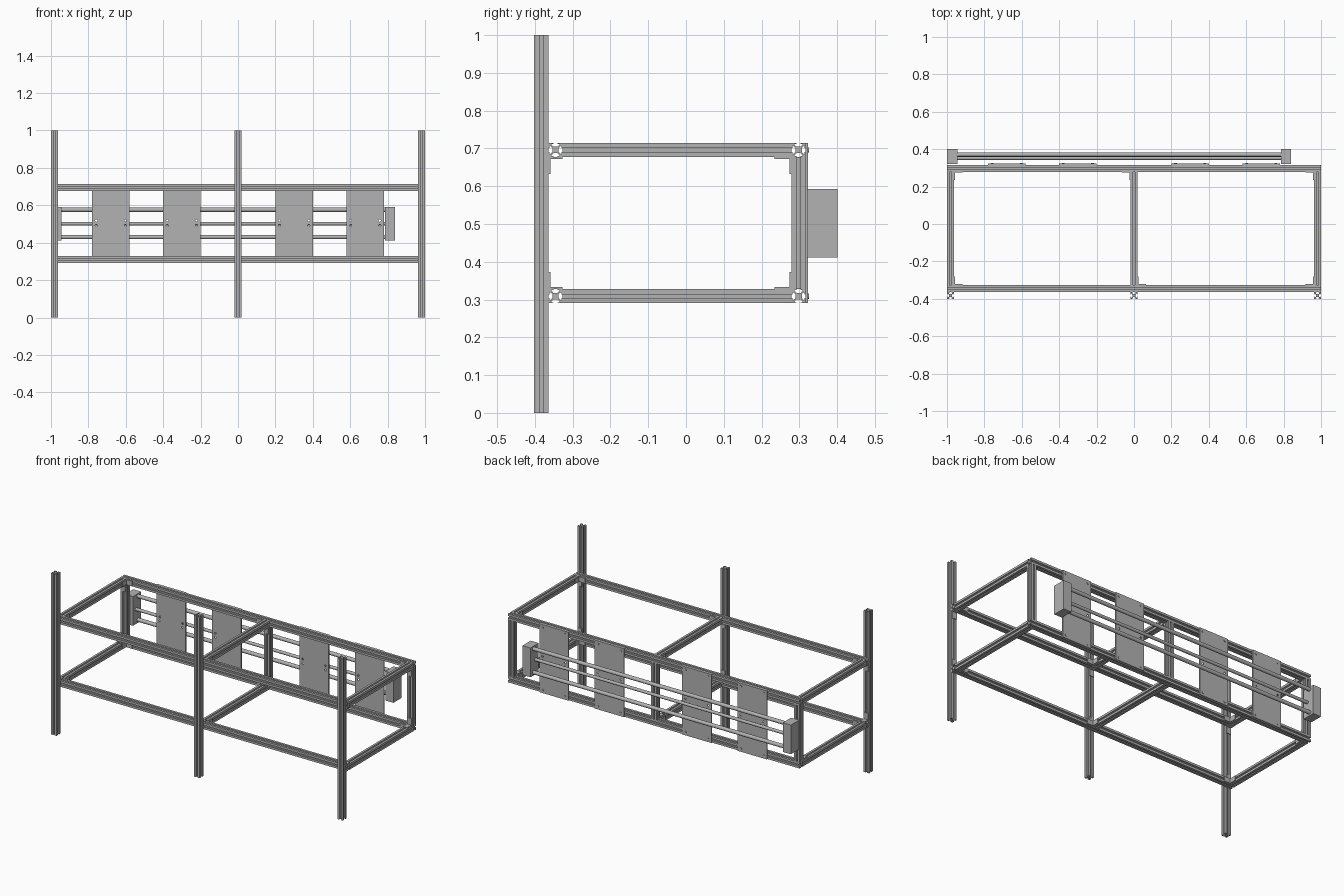
import bpy, bmesh
from mathutils import Vector, Matrix

if "Cube" in bpy.data.objects:
    bpy.data.objects.remove(bpy.data.objects["Cube"])

grey = bpy.data.materials.new("aluminium grey")
grey.use_nodes = True
colour = (0.45, 0.45, 0.45, 1)
grey.diffuse_color = colour
grey.node_tree.nodes["Principled BSDF"].inputs["Base Color"].default_value = colour

H = 0.01875           # half width of the slotted bar
X_POSTS = {"right": -1 + H, "middle": 0, "left": 1 - H}
Y_POST, Y_FRONT, Y_BACK = -0.383, -0.3455, 0.298
LEVELS = {"lower": 0.309, "upper": 0.696}
PLATE_Y = Y_BACK + H


def finish(name, bm):
    bmesh.ops.recalc_face_normals(bm, faces=bm.faces)
    mesh = bpy.data.meshes.new(name)
    bm.to_mesh(mesh)
    bm.free()
    mesh.materials.append(grey)
    ob = bpy.data.objects.new(name, mesh)
    bpy.context.collection.objects.link(ob)
    return ob


def add_box(bm, lo, hi):
    lo, hi = Vector(lo), Vector(hi)
    size = [abs(s) for s in hi - lo]
    bmesh.ops.create_cube(bm, size=1, matrix=Matrix.Translation((lo + hi) / 2) @ Matrix.Diagonal((*size, 1)))


def add_rod(bm, start, end, radius, sides=24):
    start, end = Vector(start), Vector(end)
    axis = end - start
    turn = axis.to_track_quat("Z", "Y").to_matrix().to_4x4()
    bmesh.ops.create_cone(bm, cap_ends=True, segments=sides, radius1=radius, radius2=radius,
                          depth=axis.length, matrix=Matrix.Translation((start + end) / 2) @ turn)


# Slotted bar cross-section: one side with its slot, turned four times
half_slot = [(H, H), (0.005, H), (0.005, 0.0162), (0.0103, 0.0162), (0.0103, 0.0138), (0.0055, 0.0085)]
side = half_slot + [(-x, y) for x, y in reversed(half_slot[1:])]
section = []
for _ in range(4):
    section += side
    side = [(-y, x) for x, y in side]


def slotted_bar(name, start, end):
    start, end = Vector(start), Vector(end)
    axis = (end - start).normalized()
    u = Vector((axis.y, axis.z, axis.x))
    v = axis.cross(u)
    bm = bmesh.new()
    face = bm.faces.new([bm.verts.new(start + u * x + v * y) for x, y in section])
    new = bmesh.ops.extrude_face_region(bm, geom=[face])["geom"]
    bmesh.ops.translate(bm, vec=end - start, verts=[g for g in new if isinstance(g, bmesh.types.BMVert)])
    return finish(name, bm)


def bracket(name, corner, a, b, arm_a=0.045, arm_b=0.045):
    """Thin angle with arms along a and b, starting at the inner corner."""
    corner, a, b = Vector(corner), Vector(a), Vector(b)
    w = a.cross(b) * 0.015
    bm = bmesh.new()
    add_box(bm, corner - w, corner + w + a * arm_a + b * 0.005)
    add_box(bm, corner - w + b * 0.005, corner + w + a * 0.005 + b * arm_b)
    return finish(name, bm)


# Posts, cross rails and long rails
for place, x in X_POSTS.items():
    slotted_bar(f"{place}_front_post", (x, Y_POST, 0), (x, Y_POST, 1))
    slotted_bar(f"{place}_back_upright", (x, Y_BACK, LEVELS["lower"] + H), (x, Y_BACK, LEVELS["upper"] - H))
    for level, z in LEVELS.items():
        slotted_bar(f"{place}_{level}_cross_rail", (x, Y_FRONT + H, z), (x, Y_BACK - H, z))
for level, z in LEVELS.items():
    slotted_bar(f"{level}_front_rail", (-1, Y_FRONT, z), (1, Y_FRONT, z))
    slotted_bar(f"{level}_back_rail", (-1, Y_BACK, z), (1, Y_BACK, z))

# Corner brackets
for level, z in LEVELS.items():
    up = 1 if level == "lower" else -1
    for place, x in X_POSTS.items():
        front_dir = -1 if place == "left" else 1
        back_dir = 1 if place == "right" else -1
        bracket(f"{place}_{level}_front_bracket", (x + front_dir * H, Y_FRONT + H, z), (front_dir, 0, 0), (0, 1, 0))
        bracket(f"{place}_{level}_back_bracket", (x + back_dir * H, Y_BACK - H, z), (back_dir, 0, 0), (0, -1, 0))
        bracket(f"{place}_{level}_upright_bracket", (x, Y_BACK - H, z + up * H), (0, -1, 0), (0, 0, up))
        bracket(f"{place}_{level}_post_bracket", (x, Y_POST + H, z + up * H), (0, 1, 0), (0, 0, up), arm_a=0.0375)

# Mounting plates with drilled holes and corner bolts
z_low, z_high = LEVELS["lower"], LEVELS["upper"]
for number, x in enumerate((-0.68, -0.3, 0.3, 0.68), 1):
    bm = bmesh.new()
    add_box(bm, (x - 0.1, PLATE_Y, z_low - H), (x + 0.1, PLATE_Y + 0.006, z_high + H))
    plate = finish(f"mounting_plate_{number}", bm)
    holes, bolts = bmesh.new(), bmesh.new()
    for dx in (-0.078, 0.078):
        for z in (0.492, 0.518):
            add_rod(holes, (x + dx, PLATE_Y - 0.01, z), (x + dx, PLATE_Y + 0.02, z), 0.006, 16)
        for z in (z_low, z_high):
            add_rod(bolts, (x + dx, PLATE_Y + 0.005, z), (x + dx, PLATE_Y + 0.009, z), 0.007, 16)
    finish(f"plate_bolts_{number}", bolts)
    cutter = finish(f"hole_cutter_{number}", holes)
    cutter.hide_render = True
    cut = plate.modifiers.new("holes", "BOOLEAN")
    cut.object = cutter
    cut.solver = "EXACT"
    bpy.context.view_layer.objects.active = plate
    bpy.ops.object.modifier_apply(modifier=cut.name)
    bpy.data.objects.remove(cutter)

# Linear drive: end blocks, two guide rods and a centre screw
for place, x in (("right", -1), ("left", 0.785)):
    bm = bmesh.new()
    add_box(bm, (x, PLATE_Y + 0.004, 0.411), (x + 0.055, 0.4015, 0.592))
    finish(f"{place}_end_block", bm)
for name, y, z, radius in (("upper_guide_rod", 0.371, 0.576, 0.0115), ("centre_screw", 0.352, 0.502, 0.0095),
                           ("lower_guide_rod", 0.371, 0.43, 0.0115)):
    bm = bmesh.new()
    add_rod(bm, (-0.95, y, z), (0.79, y, z), radius)
    rod = finish(name, bm)
    bpy.ops.object.select_all(action="DESELECT")
    rod.select_set(True)
    bpy.context.view_layer.objects.active = rod
    bpy.ops.object.shade_smooth_by_angle()
